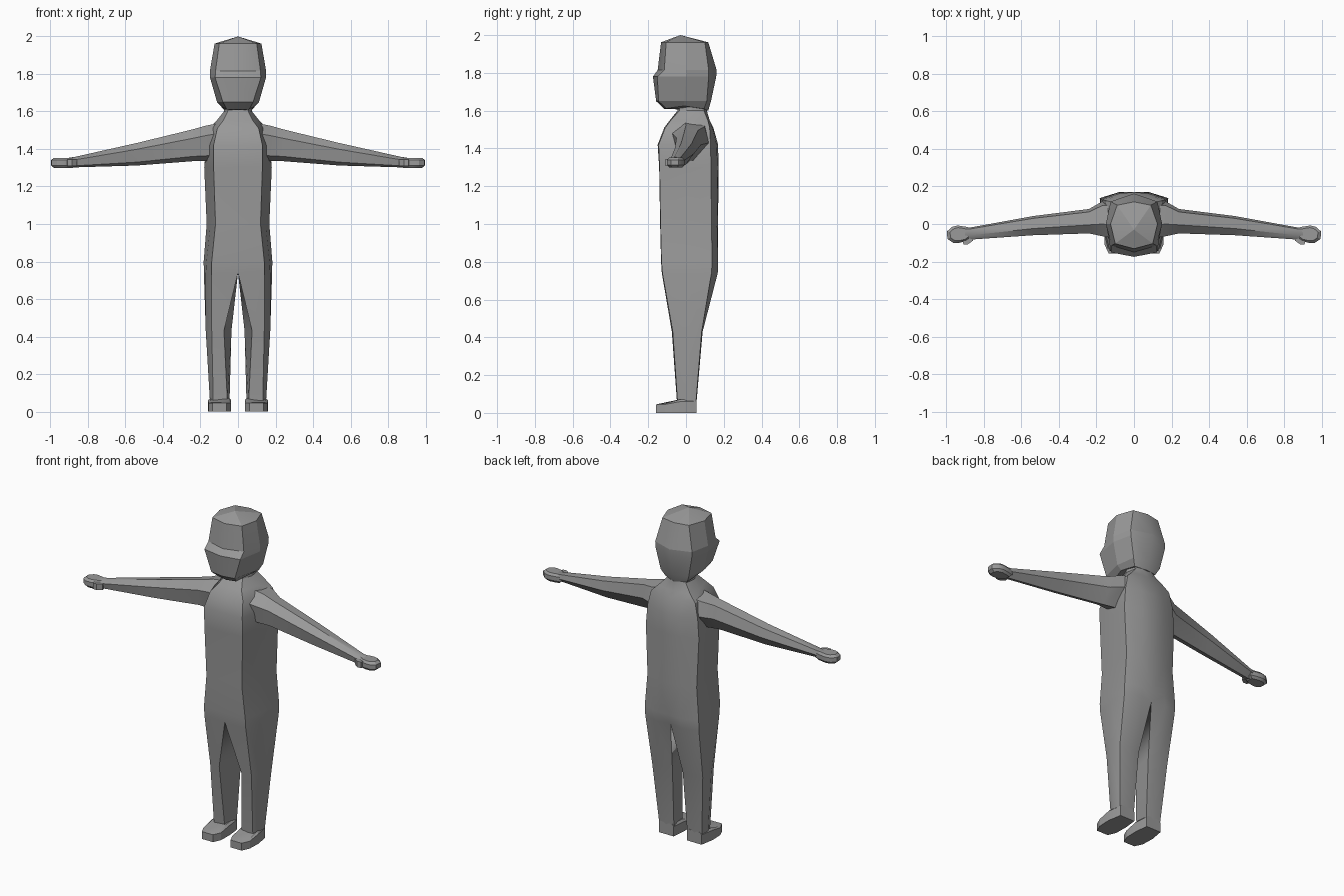
import bpy, bmesh, math

grey = bpy.data.materials.new("plain_grey")
grey.diffuse_color = (0.32, 0.32, 0.32, 1)


def loft(name, rings, apex=None, half=False, angle=30):
    """Skin a list of point rings, cap the ends and mirror across x = 0."""
    bm = bmesh.new()
    rows = [[bm.verts.new(p) for p in ring] for ring in rings]
    n = len(rows[0])
    for a, b in zip(rows, rows[1:]):
        for i in range(n):
            j = (i + 1) % n
            bm.faces.new((a[i], a[j], b[j], b[i]))
    bm.faces.new(rows[-1])
    if apex:
        tip = bm.verts.new(apex)
        for i in range(n):
            bm.faces.new((rows[0][i], rows[0][(i + 1) % n], tip))
    else:
        bm.faces.new(rows[0])
    bmesh.ops.recalc_face_normals(bm, faces=bm.faces)
    if half:  # open the seam on the mirror plane
        seam = [f for f in bm.faces if all(abs(v.co.x) < 1e-5 for v in f.verts)]
        bmesh.ops.delete(bm, geom=seam, context='FACES')
    me = bpy.data.meshes.new(name)
    bm.to_mesh(me)
    bm.free()
    me.materials.append(grey)
    ob = bpy.data.objects.new(name, me)
    bpy.context.collection.objects.link(ob)
    mirror = ob.modifiers.new("mirror", 'MIRROR')
    mirror.use_clip = half
    mirror.use_mirror_merge = half
    bpy.ops.object.select_all(action='DESELECT')
    ob.select_set(True)
    bpy.context.view_layer.objects.active = ob
    bpy.ops.object.shade_smooth_by_angle(angle=math.radians(angle))
    return ob


def level(z, *xy):
    return [(x, y, z) for x, y in xy]


# Torso and legs: front inner, front outer, side, back outer, back, back inner
loft("torso_and_legs", [
    level(1.64, (0, -.04), (.05, -.03), (.075, .03), (.06, .09), (.03, .105), (0, .105)),
    level(1.60, (0, -.045), (.055, -.035), (.075, .03), (.065, .095), (.03, .11), (0, .11)),
    level(1.55, (0, -.085), (.08, -.08), (.115, .03), (.11, .115), (.05, .125), (0, .125)),
    level(1.51, (0, -.115), (.11, -.11), (.155, .03), (.15, .125), (.075, .14), (0, .145)),
    level(1.42, (0, -.15), (.13, -.145), (.165, .0), (.17, .13), (.08, .162), (0, .17)),
    level(1.30, (0, -.142), (.13, -.14), (.16, .0), (.18, .132), (.08, .168), (0, .172)),
    level(1.00, (0, -.137), (.12, -.135), (.147, .0), (.167, .135), (.08, .165), (0, .17)),
    level(0.80, (0, -.132), (.14, -.13), (.168, .0), (.183, .138), (.08, .17), (0, .168)),
    level(0.74, (0, -.128), (.14, -.125), (.172, .0), (.182, .135), (.085, .168), (0, .15)),
    level(0.43, (.075, -.075), (.14, -.07), (.172, .0), (.172, .083), (.1, .088), (.035, .082)),
    level(0.06, (.057, -.048), (.132, -.045), (.15, .0), (.145, .053), (.095, .056), (.045, .053)),
], half=True)

# Feet: flat sole, sloping toe
outline = [(.045, .056), (.145, .056), (.16, -.03), (.157, -.11), (.135, -.158),
           (.06, -.158), (.038, -.11), (.036, -.03)]
loft("feet", [
    [(x, y, 0) for x, y in outline],
    [(x, y, .045 if y < -.05 else .06) for x, y in outline],
    [(.097 + (x - .097) * .82, max(y, -.135) if y < 0 else y, .05 if y < -.1 else .072)
     for x, y in outline],
], angle=20)

# Arms: six-sided tapering sections
SECTION = [(.12, .15), (0, .72), (.35, 1), (.88, .95), (1, .5), (.55, 0)]


def arm_ring(x, y0, y1, z0, z1):
    return [(x, y0 + (y1 - y0) * u, z0 + (z1 - z0) * v) for u, v in SECTION]


loft("arms", [
    arm_ring(.09, -.08, .13, 1.35, 1.54),
    arm_ring(.17, -.065, .12, 1.335, 1.525),
    arm_ring(.24, -.05, .08, 1.335, 1.505),
    arm_ring(.54, -.06, .042, 1.312, 1.432),
    arm_ring(.87, -.083, -.018, 1.302, 1.358),
    arm_ring(.90, -.08, -.02, 1.304, 1.354),
], angle=40)

# Hands: rounded mitten with bevelled edges
palm = [(.865, -.072), (.89, -.09), (.93, -.1), (.965, -.1), (.995, -.08),
        (.998, -.04), (.97, -.015), (.94, -.008), (.90, -.014), (.865, -.022)]


def hand_ring(z, s):
    return [(.93 + (x - .93) * s, -.053 + (y + .053) * s, z) for x, y in palm]


loft("hands", [hand_ring(1.299, .75), hand_ring(1.313, 1),
               hand_ring(1.34, 1), hand_ring(1.353, .75)])

# Thumbs
thumb = [(.862, -.07), (.858, -.088), (.885, -.108), (.91, -.108), (.915, -.085)]
loft("thumbs", [level(1.308, *thumb), level(1.345, *thumb)])

# Head: front centre, front corner, side, back corner, back centre
loft("head", [
    level(1.962, (0, -.132), (.1, -.105), (.125, .0), (.09, .1), (0, .118)),
    level(1.815, (0, -.15), (.12, -.115), (.15, .0), (.125, .12), (0, .162)),
    level(1.78, (0, -.175), (.122, -.152), (.149, .0), (.123, .12), (0, .16)),
    level(1.65, (0, -.158), (.08, -.145), (.112, -.01), (.095, .11), (0, .132)),
    [(0, -.115, 1.61), (.06, -.105, 1.612), (.085, -.01, 1.625), (.075, .095, 1.61), (0, .118, 1.6)],
], apex=(0, -.03, 2.0), half=True, angle=12)
